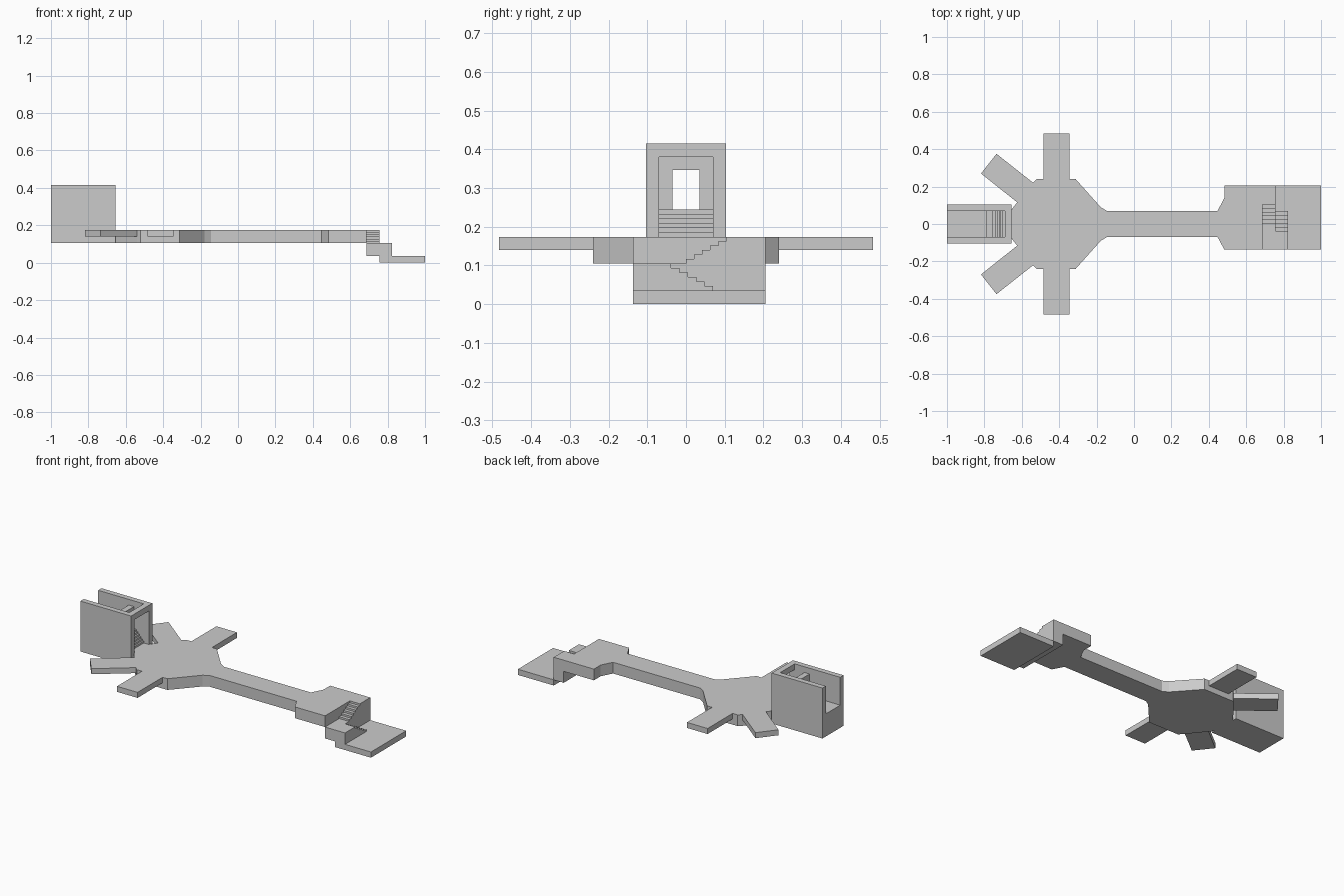
import bpy, bmesh
from mathutils import Vector

if "Cube" in bpy.data.objects:
    bpy.data.objects.remove(bpy.data.objects["Cube"])


def prism(name, points, offset):
    """Extrude a closed planar outline of 3D points along an offset vector."""
    bm = bmesh.new()
    face = bm.faces.new([bm.verts.new(p) for p in points])
    ext = bmesh.ops.extrude_face_region(bm, geom=[face], use_keep_orig=True)
    moved = [g for g in ext["geom"] if isinstance(g, bmesh.types.BMVert)]
    bmesh.ops.translate(bm, verts=moved, vec=Vector(offset))
    bmesh.ops.recalc_face_normals(bm, faces=bm.faces)
    mesh = bpy.data.meshes.new(name)
    bm.to_mesh(mesh)
    bm.free()
    obj = bpy.data.objects.new(name, mesh)
    bpy.context.collection.objects.link(obj)
    return obj


def plan(name, outline, z0, z1):
    return prism(name, [(x, y, z0) for x, y in outline], (0, 0, z1 - z0))


def box(name, x0, x1, y0, y1, z0, z1):
    return plan(name, [(x0, y0), (x1, y0), (x1, y1), (x0, y1)], z0, z1)


def steps(a0, z0, a1, z1, n=6):
    """Stair profile: rises first when climbing, treads first when descending."""
    da, dz = (a1 - a0) / n, (z1 - z0) / n
    pts = [(a0, z0)]
    for i in range(n):
        a, z = a0 + i * da, z0 + i * dz
        pts += [(a, z + dz), (a + da, z + dz)]
    return pts


# Levels
LOW, MID, BASE, SLAB, DECK, ROOM = 0.0, 0.035, 0.105, 0.14, 0.174, 0.244
DOOR, LINTEL, TOP = 0.347, 0.38, 0.415

# Hub, corridor and upper landing in one floor
half = [(0.447, 0.07), (-0.145, 0.07), (-0.178, 0.09), (-0.312, 0.24),
        (-0.52, 0.24), (-0.54, 0.22), (-0.625, 0.115), (-0.655, 0.077)]
mirrored = [(x, -y) for x, y in reversed(half)]
landing = [(0.483, -0.137), (0.688, -0.137), (0.688, 0.205),
           (0.483, 0.205), (0.483, 0.14)]
plan("main_floor", half + mirrored + landing, BASE, DECK)

# Straight and diagonal walkways off the hub, mirrored in y
straight = [(-0.485, 0.235), (-0.345, 0.235), (-0.345, 0.483), (-0.485, 0.483)]
diagonal = [(-0.53, 0.213), (-0.615, 0.108), (-0.818, 0.27), (-0.735, 0.375)]
for side, s in (("left", 1), ("right", -1)):
    plan("straight_walkway_" + side, [(x, s * y) for x, y in straight], SLAB, DECK)
    plan("diagonal_walkway_" + side, [(x, s * y) for x, y in diagonal], SLAB, DECK)

# Upper and lower stair flights, running across the landing
flights = [
    ("upper_flight", 0.688, 0.756, MID,
     [(-0.137, BASE)] + steps(0.0, BASE, 0.125, DECK) + [(0.205, DECK)]),
    ("lower_flight", 0.756, 0.824, LOW,
     [(-0.137, BASE)] + steps(0.07, MID, -0.06, BASE)[::-1] + [(0.205, MID)]),
]
for name, x0, x1, bottom, profile in flights:
    loop = [(-0.137, bottom)] + profile + [(0.205, bottom)]
    prism(name, [(x0, y, z) for y, z in loop], (x1 - x0, 0, 0))
box("lower_floor", 0.824, 1.0, -0.137, 0.205, LOW, MID)

# Tower: stepped floor between two side walls, open at roof and back
IN, OUT = 0.07, 0.103
profile = ([(-0.655, BASE), (-0.655, DECK)]
           + steps(-0.69, DECK, -0.75, ROOM) + [(-1.0, ROOM), (-1.0, BASE)])
prism("tower_floor", [(x, -IN, z) for x, z in profile], (0, 2 * IN, 0))
box("front_lintel", -0.69, -0.655, -IN, IN, LINTEL, TOP)
box("inner_lintel", -0.792, -0.757, -IN, IN, DOOR, LINTEL)
for side, s in (("left", 1), ("right", -1)):
    a, b = sorted((s * IN, s * OUT))
    box("tower_wall_" + side, -1.0, -0.655, a, b, BASE, TOP)
    a, b = sorted((s * 0.035, s * IN))
    box("door_jamb_" + side, -0.792, -0.757, a, b, ROOM, DOOR)
